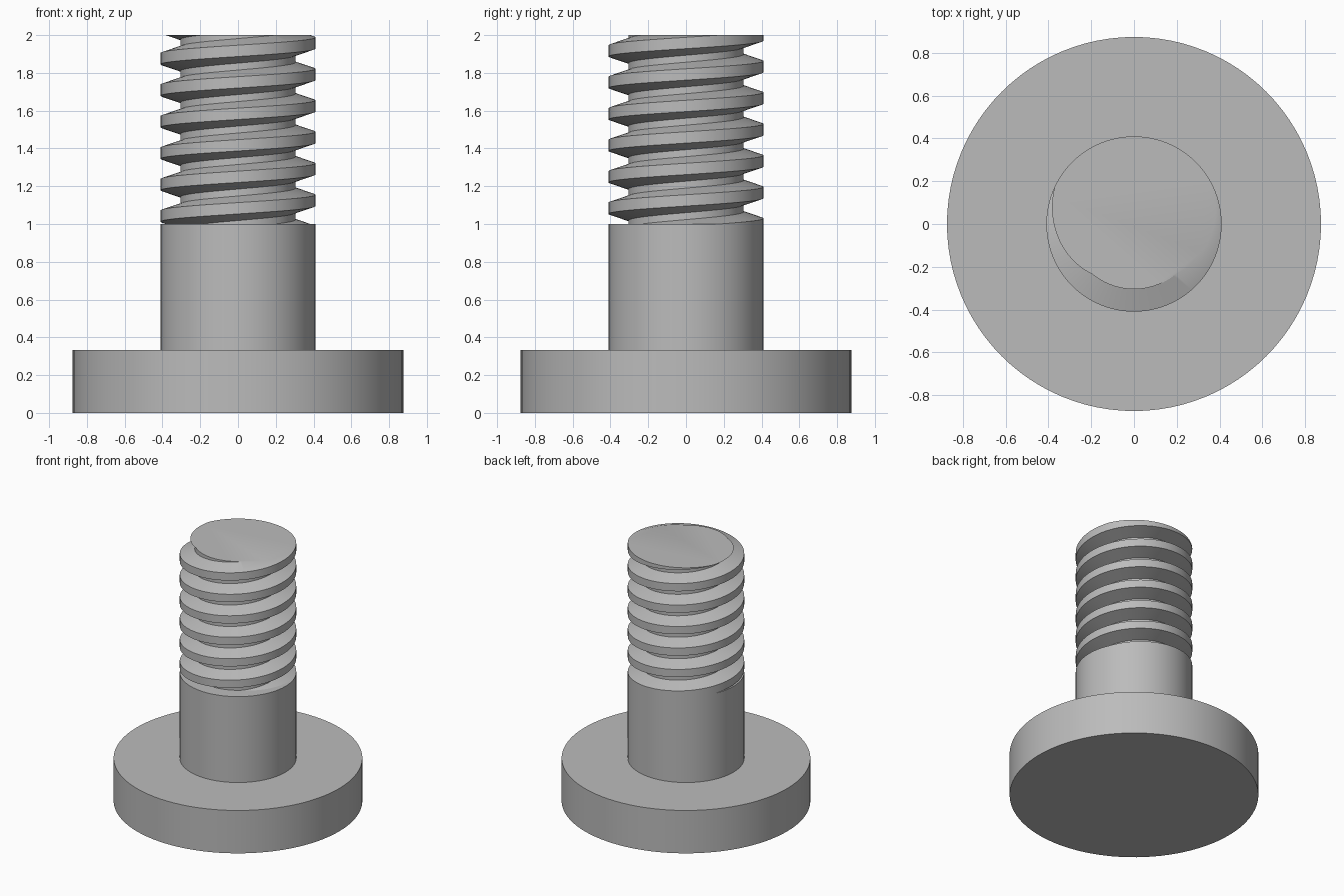
import bpy
import bmesh
from math import radians, cos, sin, tau

if "Cube" in bpy.data.objects:
    bpy.data.objects.remove(bpy.data.objects["Cube"], do_unlink=True)

HEAD_R, HEAD_TOP = 0.875, 0.333
SHANK_R, SHANK_TOP, TOP = 0.41, 1.0, 2.0
ROOT_R, PITCH = 0.305, 1 / 6
STEPS, TURNS = 96, 8

steel = bpy.data.materials.new("grey_steel")
steel.use_nodes = True
colour = (0.5, 0.5, 0.5, 1)
steel.diffuse_color = colour
steel.node_tree.nodes["Principled BSDF"].inputs["Base Color"].default_value = colour


def finish(obj):
    obj.data.materials.clear()
    obj.data.materials.append(steel)
    bpy.ops.object.select_all(action="DESELECT")
    obj.select_set(True)
    bpy.context.view_layer.objects.active = obj
    bpy.ops.object.shade_smooth_by_angle(angle=radians(30))


def cylinder(name, radius, bottom, top):
    bpy.ops.mesh.primitive_cylinder_add(
        vertices=STEPS, radius=radius, depth=top - bottom,
        location=(0, 0, (bottom + top) / 2))
    obj = bpy.context.object
    obj.name = name
    finish(obj)


# Disc head and plain shank
cylinder("head", HEAD_R, 0, HEAD_TOP)
cylinder("shank", SHANK_R, HEAD_TOP, SHANK_TOP)

# Right-handed thread: one pitch of (radius, height) swept along a helix
profile = [(SHANK_R, -0.03), (SHANK_R, 0.03), (ROOT_R, 0.065),
           (ROOT_R, PITCH - 0.065), (SHANK_R, PITCH - 0.03)]
bm = bmesh.new()
rows = []
for i in range(STEPS * TURNS + 1):
    turn = i / STEPS
    a = radians(90) + turn * tau
    z = TOP + (turn - TURNS + 1) * PITCH
    rows.append([bm.verts.new((r * cos(a), r * sin(a), z + h)) for r, h in profile])
for p, q in zip(rows, rows[1:]):
    for k in range(len(profile) - 1):
        bm.faces.new((p[k], q[k], q[k + 1], p[k + 1]))
bmesh.ops.remove_doubles(bm, verts=bm.verts, dist=1e-4)

# Trim the thread flat at both ends and cap it
for height, up in ((SHANK_TOP, -1), (TOP, 1)):
    cut = bmesh.ops.bisect_plane(
        bm, geom=bm.verts[:] + bm.edges[:] + bm.faces[:], dist=1e-5,
        plane_co=(0, 0, height), plane_no=(0, 0, up), clear_outer=True)
    rim = [e for e in cut["geom_cut"] if isinstance(e, bmesh.types.BMEdge)]
    bmesh.ops.edgeloop_fill(bm, edges=rim)
bmesh.ops.recalc_face_normals(bm, faces=bm.faces)
mesh = bpy.data.meshes.new("thread")
bm.to_mesh(mesh)
bm.free()
thread = bpy.data.objects.new("thread", mesh)
bpy.context.collection.objects.link(thread)
finish(thread)
